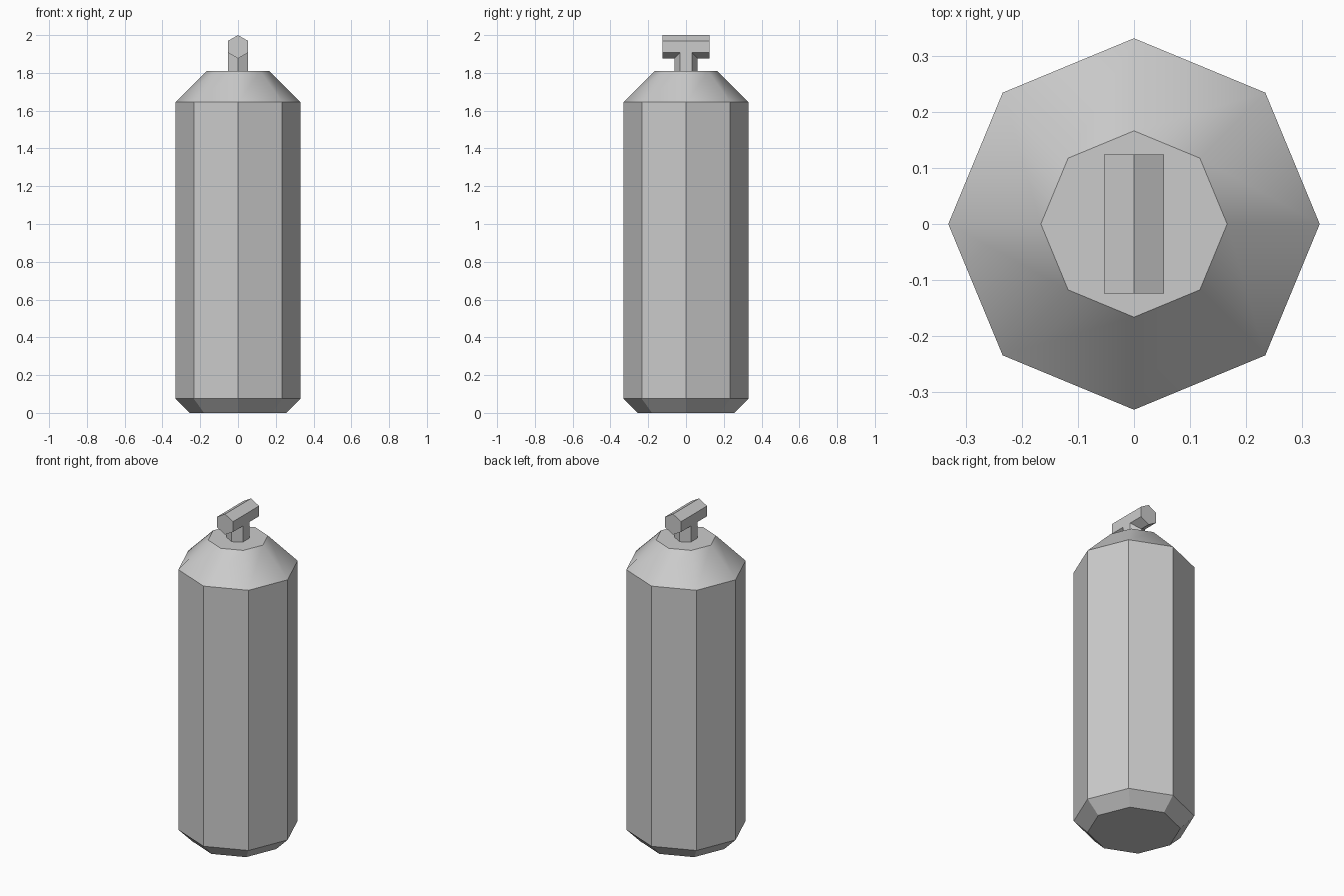
import bpy
import bmesh
from math import pi, radians
from mathutils import Matrix

default = bpy.data.objects.get("Cube")
if default:
    bpy.data.objects.remove(default, do_unlink=True)

grey = bpy.data.materials.new("plain_grey")
grey.use_nodes = True
GREY = (0.6, 0.6, 0.6, 1)
grey.diffuse_color = GREY
grey.node_tree.nodes["Principled BSDF"].inputs["Base Color"].default_value = GREY


def finish(name, bm):
    bmesh.ops.recalc_face_normals(bm, faces=bm.faces[:])
    mesh = bpy.data.meshes.new(name)
    bm.to_mesh(mesh)
    bm.free()
    mesh.materials.append(grey)
    obj = bpy.data.objects.new(name, mesh)
    bpy.context.collection.objects.link(obj)
    return obj


def hex_bar(name, radius, length, matrix):
    bm = bmesh.new()
    bmesh.ops.create_cone(bm, cap_ends=True, segments=6, radius1=radius,
                          radius2=radius, depth=length, matrix=matrix)
    return finish(name, bm)


# Eight-sided tank: chamfered base, straight wall, sloping shoulder
profile = [(0.255, 0), (0.331, 0.075), (0.331, 1.645), (0.166, 1.81)]
bm = bmesh.new()
rings = []
for radius, z in profile:
    ring = bmesh.ops.create_circle(bm, segments=8, radius=radius,
                                   matrix=Matrix.Translation((0, 0, z)))
    rings.append(ring["verts"])
for low, high in zip(rings, rings[1:]):
    for i in range(8):
        j = (i + 1) % 8
        bm.faces.new((low[i], low[j], high[j], high[i]))
bm.faces.new(rings[0])
bm.faces.new(rings[-1])

# Soft shading around the shoulder, crisp edges elsewhere
for face in bm.faces:
    face.smooth = True
for edge in bm.edges:
    a, b = edge.verts
    on_shoulder = min(a.co.z, b.co.z) > 1 and abs(a.co.z - b.co.z) > 0.1
    edge.smooth = on_shoulder
finish("tank_body", bm)

# Valve stem and the cross handle on top
hex_bar("valve_stem", 0.062, 0.12,
        Matrix.Translation((0, 0, 1.865)) @ Matrix.Rotation(radians(0), 4, "Z"))
hex_bar("valve_handle", 0.062, 0.248,
        Matrix.Translation((0, 0, 1.938)) @ Matrix.Rotation(pi / 2, 4, "X"))
